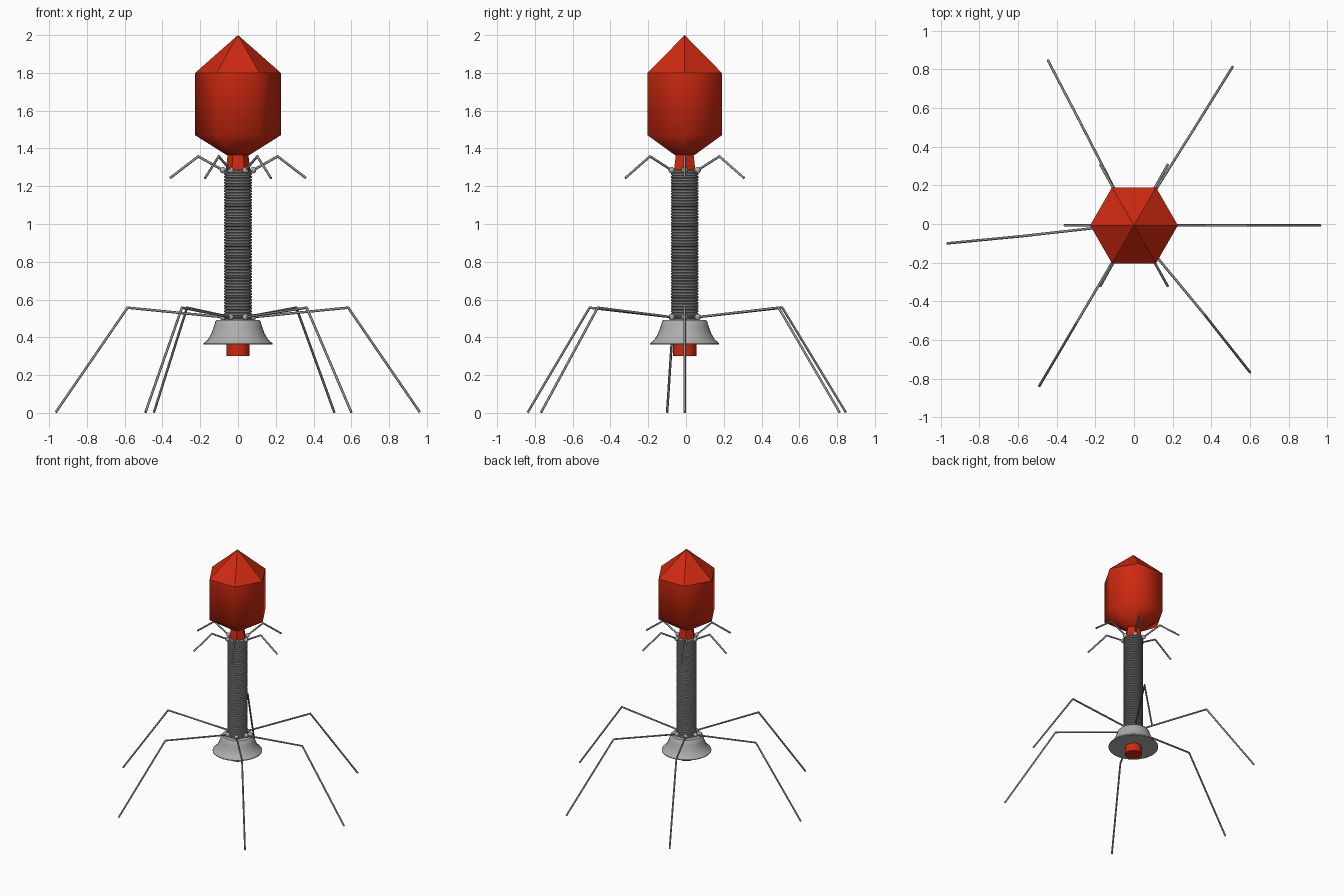
import bpy, bmesh, math
from mathutils import Vector

if "Cube" in bpy.data.objects:
    bpy.data.objects.remove(bpy.data.objects["Cube"])

CY = -0.007  # central axis offset in y


def material(name, rgb):
    m = bpy.data.materials.new(name)
    m.diffuse_color = (*rgb, 1)
    m.use_nodes = True
    m.node_tree.nodes["Principled BSDF"].inputs["Base Color"].default_value = m.diffuse_color
    return m


RED = material("red", (0.62, 0.022, 0.005))
LIGHT = material("light grey", (0.42, 0.42, 0.41))
GREY = material("mid grey", (0.28, 0.28, 0.28))


def finish(bm, name, mat, smooth=None):
    bmesh.ops.recalc_face_normals(bm, faces=bm.faces)
    me = bpy.data.meshes.new(name)
    bm.to_mesh(me)
    bm.free()
    me.materials.append(mat)
    ob = bpy.data.objects.new(name, me)
    bpy.context.collection.objects.link(ob)
    if smooth is not None:
        bpy.ops.object.select_all(action='DESELECT')
        bpy.context.view_layer.objects.active = ob
        ob.select_set(True)
        bpy.ops.object.shade_smooth_by_angle(angle=math.radians(smooth))
    return ob


def lathe(profile, n):
    """Revolve (radius, z) points about the axis; radius 0 closes to a point."""
    bm = bmesh.new()
    rings = []
    for r, z in profile:
        if r == 0:
            rings.append([bm.verts.new((0, CY, z))] * n)
        else:
            rings.append([bm.verts.new((r * math.cos(2 * math.pi * i / n),
                                        CY + r * math.sin(2 * math.pi * i / n), z)) for i in range(n)])
    for a, b in zip(rings, rings[1:]):
        for i in range(n):
            j = (i + 1) % n
            bm.faces.new(list(dict.fromkeys((a[i], a[j], b[j], b[i]))))
    return bm


def limb(name, points, r, mat):
    """Thin bent rod through the points, mitred at the joint."""
    pts = [Vector(p) for p in points]
    side = (pts[-1] - pts[0]).cross(Vector((0, 0, 1))).normalized()
    bm = bmesh.new()
    rings = []
    for k, p in enumerate(pts):
        d0 = (pts[max(k, 1)] - pts[max(k, 1) - 1]).normalized()
        d1 = (pts[min(k + 1, len(pts) - 1)] - pts[min(k, len(pts) - 2)]).normalized()
        t = (d0 + d1).normalized()
        up = side.cross(t).normalized() / max(t.dot(d0), 0.3)
        rings.append([bm.verts.new(p + r * (side * math.cos(a) + up * math.sin(a)))
                      for a in (math.tau * i / 8 for i in range(8))])
    for a, b in zip(rings, rings[1:]):
        for i in range(8):
            bm.faces.new((a[i], a[(i + 1) % 8], b[(i + 1) % 8], b[i]))
    bm.faces.new(rings[0])
    bm.faces.new(rings[-1])
    return finish(bm, name, mat, 50)


def ball(name, pos, r, mat):
    bm = bmesh.new()
    bmesh.ops.create_uvsphere(bm, u_segments=14, v_segments=8, radius=r)
    bmesh.ops.translate(bm, verts=bm.verts, vec=pos)
    return finish(bm, name, mat, 60)


def polar(r, deg, z):
    a = math.radians(deg)
    return (r * math.cos(a), CY + r * math.sin(a), z)


# Hexagonal head: faceted cap, smooth body below
bm = lathe([(0, 2.0), (0.227, 1.80), (0.227, 1.47), (0.06, 1.365), (0, 1.365)], 6)
for f in bm.faces:
    f.smooth = 1.37 < f.calc_center_median().z < 1.8
for e in bm.edges:
    zs = [v.co.z for v in e.verts]
    e.smooth = not (min(zs) > 1.79 or max(zs) < 1.37)
finish(bm, "head", RED)

# Hexagonal neck and the inner tube that pokes out below
finish(lathe([(0, 1.37), (0.054, 1.37), (0.066, 1.28), (0, 1.28)], 6), "neck", RED)
finish(lathe([(0, 0.42), (0.062, 0.42), (0.062, 0.30), (0, 0.30)], 24), "inner_tube", RED, 35)

# Ribbed tail sheath
rings, z0, z1 = 53, 0.485, 1.287
pitch = (z1 - z0) / rings
profile = [(0, z0)]
for i in range(rings):
    z = z0 + i * pitch
    profile += [(0.066, z), (0.073, z + 0.25 * pitch), (0.073, z + 0.75 * pitch)]
profile += [(0.066, z1), (0, z1)]
finish(lathe(profile, 32), "tail_sheath", GREY, 35)

# Flared base plate
finish(lathe([(0, 0.492), (0.112, 0.492), (0.119, 0.485), (0.128, 0.455), (0.141, 0.42),
              (0.158, 0.39), (0.183, 0.368), (0.183, 0.362), (0, 0.362)], 32),
       "base_plate", LIGHT, 40)

# Six long legs, each with a ball at its root
feet = [(0.963, -0.007), (0.51, 0.813), (-0.445, 0.846),
        (-0.965, -0.10), (-0.49, -0.838), (0.60, -0.767)]
for i, (x, y) in enumerate(feet):
    root = polar(0.08, 60 * i, 0.507)
    knee = (x * 0.606, CY + (y - CY) * 0.606, 0.557)
    limb(f"leg_{i + 1}", [root, knee, (x, y, 0.003)], 0.0065, GREY)
    ball(f"leg_joint_{i + 1}", root, 0.017, LIGHT)

# Six short whiskers at the collar
for i in range(6):
    a = 60 * i + (0, 1, -1, 0, 1, -1)[i]
    root = polar(0.08, 60 * i, 1.285)
    limb(f"whisker_{i + 1}", [root, polar(0.21, a, 1.358), polar(0.36, a, 1.243)], 0.0065, GREY)
    ball(f"whisker_joint_{i + 1}", root, 0.017, LIGHT)
